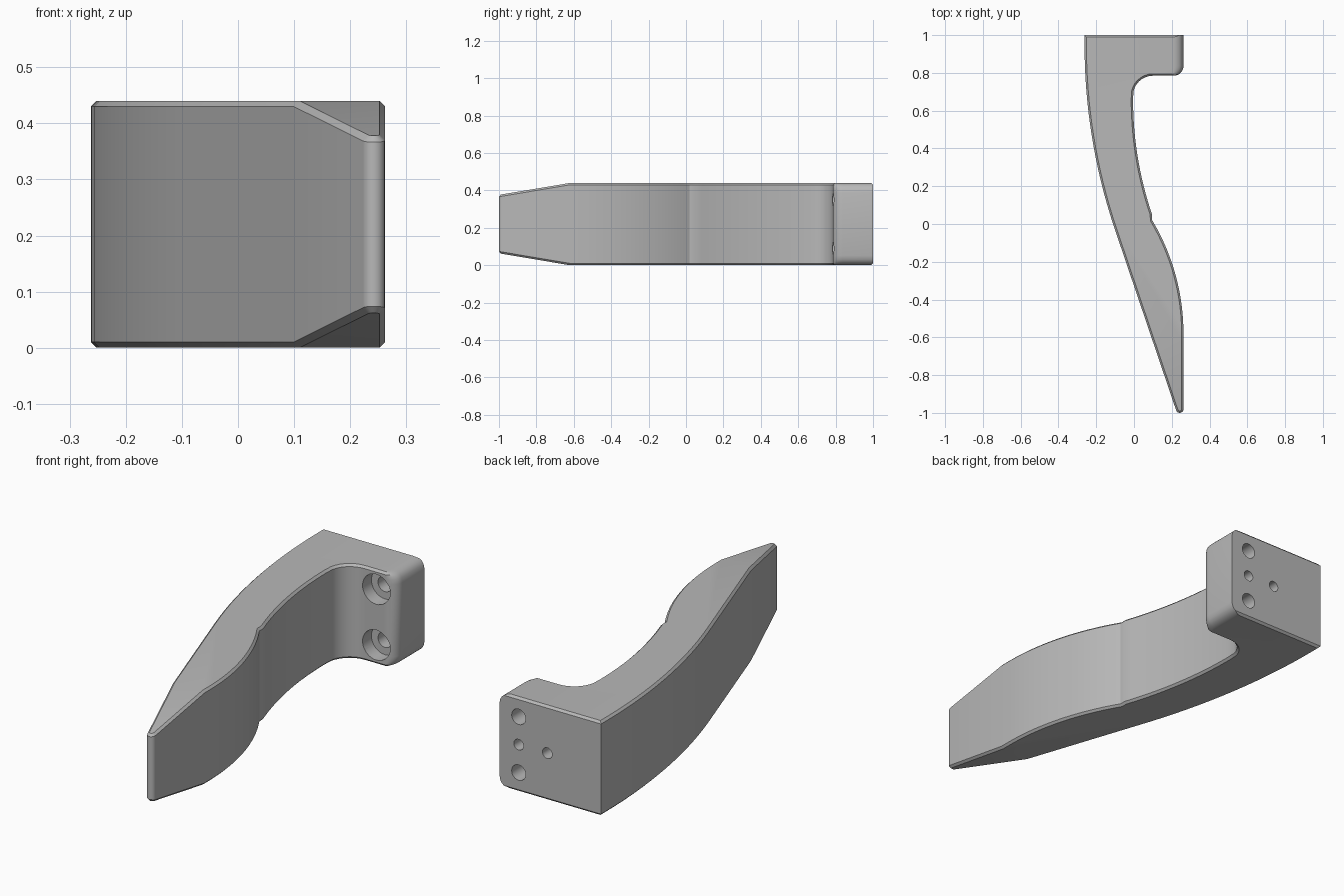
import bpy, bmesh
from math import sin, cos, sqrt, radians
from mathutils import Vector, Matrix

if "Cube" in bpy.data.objects:
    bpy.data.objects.remove(bpy.data.objects["Cube"], do_unlink=True)

HEIGHT = 0.44
SIDE = 0.262          # half width
CHAMFER = 0.01
ROUND = 0.052         # rounding of the foot's free end
TAPER_Y = -0.62
TAPER_SLOPE = 0.168

grey = bpy.data.materials.new("plain grey")
grey.use_nodes = True
colour = (0.48, 0.48, 0.48, 1)
grey.diffuse_color = colour
grey.node_tree.nodes["Principled BSDF"].inputs["Base Color"].default_value = colour


def make_object(name, bm):
    mesh = bpy.data.meshes.new(name)
    bm.to_mesh(mesh)
    bm.free()
    mesh.materials.append(grey)
    obj = bpy.data.objects.new(name, mesh)
    bpy.context.collection.objects.link(obj)
    return obj


def arc(cx, cy, r, start, end, steps=8):
    angles = [radians(start + (end - start) * i / steps) for i in range(steps + 1)]
    return [Vector((cx + r * cos(a), cy + r * sin(a))) for a in angles]


def bow(x, y, r, y_from, y_to, steps=16):
    """Points on a large arc that is vertical at (x, y); negative r bends to -x."""
    ys = [y_from + (y_to - y_from) * i / steps for i in range(steps + 1)]
    sign = 1 if r > 0 else -1
    return [Vector((x + r - sign * sqrt(r * r - (v - y) ** 2), v)) for v in ys]


def inset(points, amount):
    """Mitred inward offset of a counter-clockwise outline."""
    result = []
    for i, p in enumerate(points):
        a = (p - points[i - 1]).normalized()
        b = (points[(i + 1) % len(points)] - p).normalized()
        na, nb = Vector((a.y, -a.x)), Vector((b.y, -b.x))
        result.append(p - (na + nb) * amount / (1 + na.dot(nb)))
    return result


# Outline: back corner, long outer curve, tip, inner S-curve, foot
outline = [Vector((-SIDE, 1))]
outline += bow(-SIDE, 0.95, 3.06, 0.95, -0.02)
outline += arc(0.242, -0.98, 0.02, 198, 360)
outline += bow(SIDE, -0.58, -1.17, -0.58, 0.02)
outline += bow(-0.005, 0.66, 1.9, 0.05, 0.66)
outline += arc(0.1, 0.68, 0.105, 180, 90)[1:]
outline += arc(SIDE - ROUND, 0.785 + ROUND, ROUND, -90, 0)
outline.append(Vector((SIDE, 1)))

# Body: stacked rings give the chamfer and the rounded foot end
depths = [0, 0.002, 0.005, CHAMFER, 0.018, 0.03, ROUND]
levels = [(d, d) for d in depths] + [(HEIGHT - d, d) for d in reversed(depths)]
bm = bmesh.new()
rings = []
for z, depth in levels:
    k = sqrt(ROUND ** 2 - (ROUND - depth) ** 2) / ROUND
    ring = []
    for p in inset(outline, max(0, CHAMFER - depth)):
        flat = SIDE - ROUND
        if p.y > 0.7 and p.x > flat:
            p.x = flat + (p.x - flat) * k
        ring.append(bm.verts.new((p.x, p.y, z)))
    rings.append(ring)
count = len(outline)
for low, high in zip(rings, rings[1:]):
    for i in range(count):
        j = (i + 1) % count
        bm.faces.new((low[i], low[j], high[j], high[i]))
bm.faces.new(list(reversed(rings[0])))
bm.faces.new(rings[-1])

# Taper the tip from above and below
bmesh.ops.bisect_plane(bm, geom=bm.verts[:] + bm.edges[:] + bm.faces[:],
                       dist=1e-5, plane_co=(0, TAPER_Y, 0), plane_no=(0, 1, 0))
for v in bm.verts:
    if v.co.y < TAPER_Y:
        shift = (TAPER_Y - v.co.y) * TAPER_SLOPE
        v.co.z += -shift if v.co.z > HEIGHT / 2 else shift
bmesh.ops.recalc_face_normals(bm, faces=bm.faces[:])
body = make_object("curved_arm", bm)
bpy.context.view_layer.objects.active = body
body.select_set(True)


def drill(x, z, radius, y_from, y_to):
    """Cut a round hole along y."""
    hole = bmesh.new()
    place = Matrix.Translation((x, (y_from + y_to) / 2, z)) @ Matrix.Rotation(radians(90), 4, "X")
    bmesh.ops.create_cone(hole, cap_ends=True, segments=32, radius1=radius,
                          radius2=radius, depth=y_to - y_from, matrix=place)
    cutter = make_object("hole_cutter", hole)
    cutter.hide_render = True
    mod = body.modifiers.new("hole", "BOOLEAN")
    mod.operation, mod.solver, mod.object = "DIFFERENCE", "EXACT", cutter
    bpy.ops.object.modifier_apply(modifier=mod.name)
    bpy.data.objects.remove(cutter, do_unlink=True)


# Two counterbored bolt holes and two blind pin holes
middle = HEIGHT / 2
for side in (-1, 1):
    z = middle + side * 0.13
    drill(0.163, z, 0.07, 0.7, 0.85)
    drill(0.163, z, 0.036, 0.8, 1.1)
for x in (0.163, 0.015):
    drill(x, middle, 0.025, 0.88, 1.1)

bpy.ops.object.shade_smooth_by_angle(angle=radians(25))
